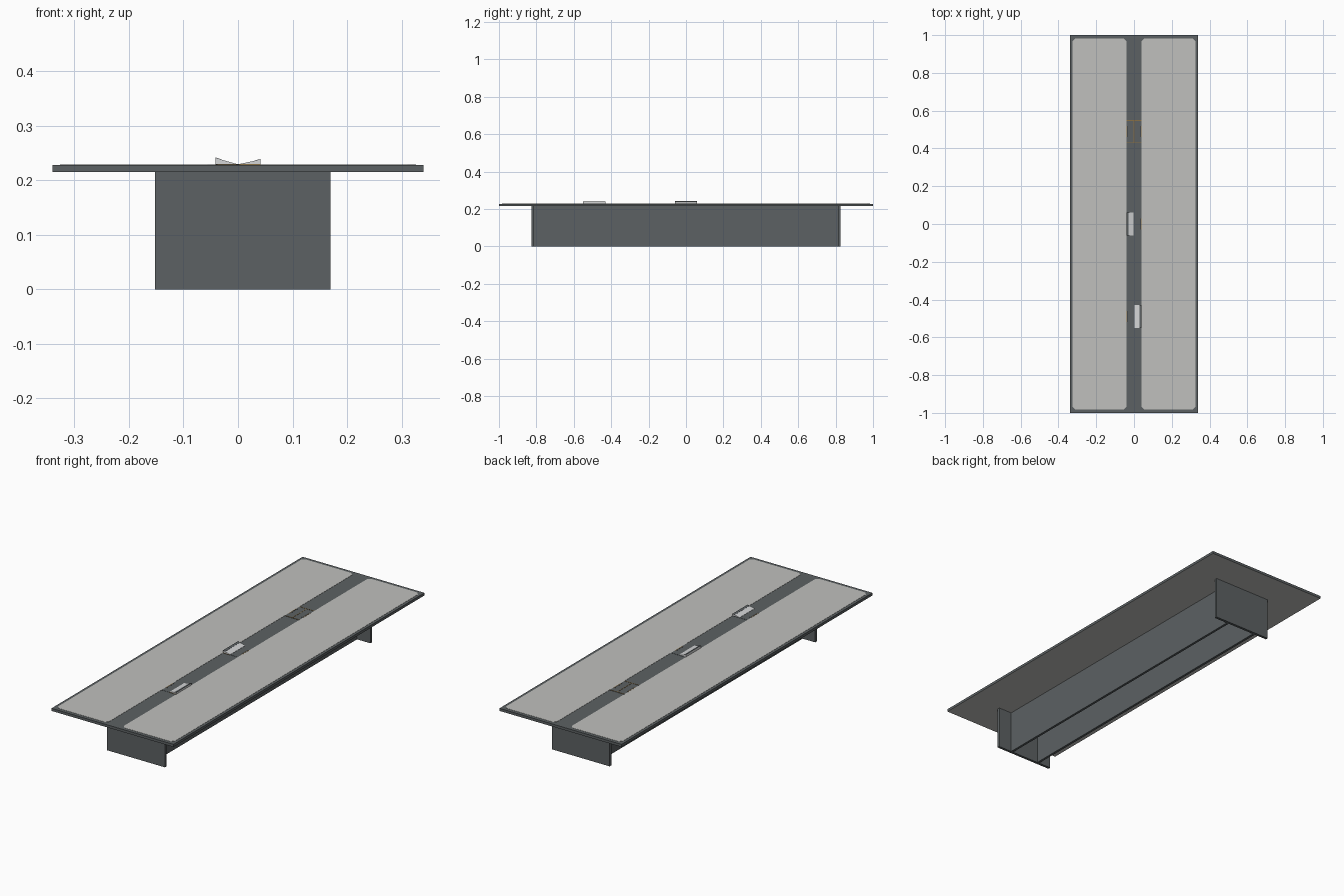
import bpy, bmesh
from mathutils import Vector

old = bpy.data.objects.get("Cube")
if old:
    bpy.data.objects.remove(old)


def material(name, r, g, b):
    m = bpy.data.materials.new(name)
    m.use_nodes = True
    m.diffuse_color = (r, g, b, 1)
    m.node_tree.nodes["Principled BSDF"].inputs["Base Color"].default_value = (r, g, b, 1)
    return m


slate = material("slate grey", 0.107, 0.12, 0.125)
light = material("light grey", 0.53, 0.53, 0.51)
pale = material("pale lid grey", 0.66, 0.67, 0.68)
bronze = material("bronze trim", 0.25, 0.16, 0.06)
dark = material("dark socket grey", 0.06, 0.065, 0.07)


def finish(name, bm, *mats):
    bmesh.ops.recalc_face_normals(bm, faces=bm.faces)
    mesh = bpy.data.meshes.new(name)
    bm.to_mesh(mesh)
    bm.free()
    for m in mats:
        mesh.materials.append(m)
    obj = bpy.data.objects.new(name, mesh)
    bpy.context.collection.objects.link(obj)
    return obj


def box(name, x, y, z, *mats):
    """Box from (min, max) ranges."""
    bm = bmesh.new()
    bmesh.ops.create_cube(bm, size=1)
    for v in bm.verts:
        v.co = Vector([(r[0] + r[1]) / 2 + c * (r[1] - r[0]) for r, c in zip((x, y, z), v.co)])
    return finish(name, bm, *mats)


def prism(name, profile, axis, start, length, *mats):
    """Extrude a flat outline; axis 'y' takes (x, z) points, axis 'z' takes (x, y) points."""
    bm = bmesh.new()
    place = (lambda a, b: (a, start, b)) if axis == "y" else (lambda a, b: (a, b, start))
    face = bm.faces.new([bm.verts.new(place(a, b)) for a, b in profile])
    moved = bmesh.ops.extrude_face_region(bm, geom=[face])["geom"]
    shift = Vector((0, length, 0) if axis == "y" else (0, 0, length))
    bmesh.ops.translate(bm, vec=shift, verts=[v for v in moved if isinstance(v, bmesh.types.BMVert)])
    return finish(name, bm, *mats)


TOP, UNDER = 0.228, 0.215

# Tabletop: slate edge and border, light underside
slab = box("tabletop", (-0.34, 0.34), (-1, 1), (UNDER, TOP), slate, light)
for p in slab.data.polygons:
    p.material_index = 1 if p.normal.z < -0.5 else 0

# Two light inlay panels with clipped corners
c = 0.015
for side, label in ((1, "left"), (-1, "right")):
    x0, x1, y1 = 0.041, 0.326, 0.983
    outline = [(x0 + c, -y1), (x1 - c, -y1), (x1, c - y1), (x1, y1 - c),
               (x1 - c, y1), (x0 + c, y1), (x0, y1 - c), (x0, c - y1)]
    prism(label + "_inlay_panel", [(side * x, y) for x, y in outline], "z", TOP, 0.001, light)

# End legs and the two long beams between them
for s, label in ((-1, "front"), (1, "back")):
    box(label + "_leg", (-0.152, 0.17), sorted((s * 0.812, s * 0.825)), (0, UNDER), slate)
for x, label in ((0.089, "left"), (-0.076, "right")):
    box(label + "_beam", (x - 0.006, x + 0.006), (-0.812, 0.812), (0, UNDER), slate)

# Cable hatches along the centre strip
W, H = 0.041, 0.06


def hatch(label, y, open_side, rise):
    box(label + "_hatch_base", (-W, W), (y - H, y + H), (TOP, TOP + 0.001), slate)
    for s in (-1, 1):
        if s == open_side:
            # raised lid hinged on the centre line
            lid = [(s * 0.002, TOP), (s * W, TOP), (s * W, TOP + rise), (s * 0.002, TOP + 0.002)]
            prism(label + "_open_lid", lid, "y", y - H, 2 * H, pale)
            rim = [(s * 0.03, TOP + rise * 0.73), (s * W, TOP + rise),
                   (s * W, TOP + rise + 0.001), (s * 0.03, TOP + rise * 0.73 + 0.001)]
            prism(label + "_lid_rim", rim, "y", y - H, 2 * H, slate)
            box(label + "_lid_trim", sorted((s * 0.002, s * W)), (y - H - 0.001, y - H),
                (TOP, TOP + 0.002), bronze)
        else:
            # closed side: sockets and a bronze pull strip
            box(label + "_socket", sorted((s * 0.033, s * 0.038)), (y - 0.03, y + 0.03),
                (TOP + 0.001, TOP + 0.0015), dark)
            box(label + "_pull", sorted((s * 0.038, s * W)), (y - 0.03, y + 0.03),
                (TOP + 0.001, TOP + 0.0018), bronze)
    if not open_side:
        # bronze seams of the closed hatch
        box(label + "_seam", (-0.0015, 0.0015), (y - H, y + H), (TOP + 0.001, TOP + 0.0018), bronze)
        for e in (-1, 1):
            edge = y + e * (H - 0.002)
            box(label + "_edge_trim", (-W, W), (edge - 0.0015, edge + 0.0015),
                (TOP + 0.001, TOP + 0.0018), bronze)


hatch("front", -0.49, 1, 0.010)
hatch("middle", 0.0, -1, 0.013)
hatch("back", 0.49, 0, 0)
